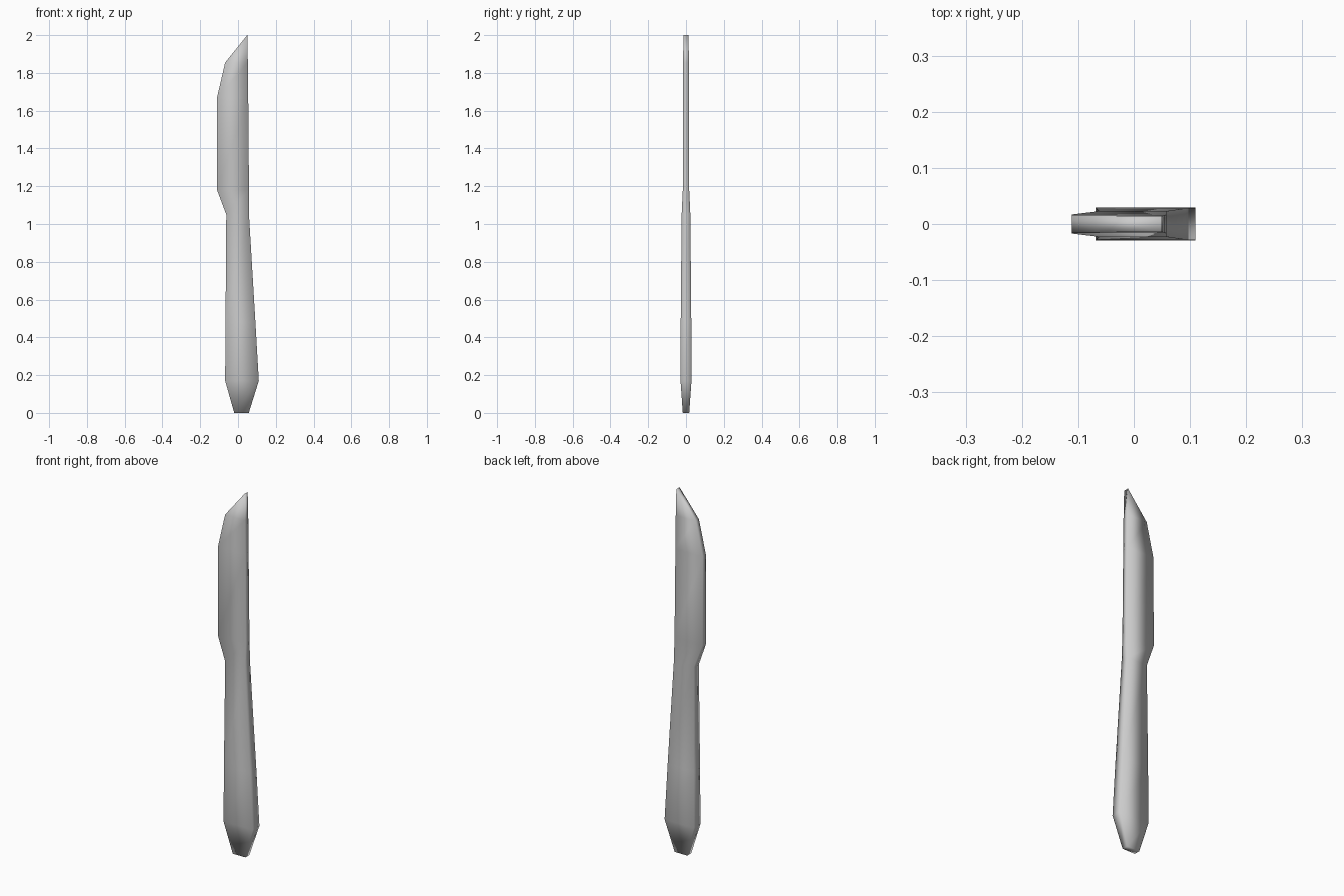
import bpy
import bmesh

cube = bpy.data.objects.get("Cube")
if cube:
    bpy.data.objects.remove(cube, do_unlink=True)

# Single steel colour
steel = bpy.data.materials.new("steel_grey")
steel.use_nodes = True
colour = (0.6, 0.6, 0.6, 1)
steel.diffuse_color = colour
steel.node_tree.nodes["Principled BSDF"].inputs["Base Color"].default_value = colour

# Rectangular sections from the butt to the tip: height, edge x, spine x, half thickness
sections = [
    (0.0, -0.02, 0.057, 0.017),
    (0.17, -0.068, 0.11, 0.029),
    (0.48, -0.066, 0.092, 0.028),
    (1.05, -0.062, 0.058, 0.023),
    (1.18, -0.111, 0.058, 0.017),
    (1.67, -0.111, 0.054, 0.015),
    (1.855, -0.068, 0.052, 0.015),
]

bm = bmesh.new()
rings = []
for z, edge, spine, half in sections:
    corners = [(edge, -half), (spine, -half), (spine, half), (edge, half)]
    rings.append([bm.verts.new((x, y, z)) for x, y in corners])

# Handle and blade walls
for low, high in zip(rings, rings[1:]):
    for i in range(4):
        j = (i + 1) % 4
        bm.faces.new((low[i], low[j], high[j], high[i]))
bm.faces.new(rings[0][::-1])

# Slanted point, ending in a short flat edge
a, b, c, d = rings[-1]
front = bm.verts.new((0.049, -0.014, 2))
back = bm.verts.new((0.049, 0.014, 2))
for face in ((a, b, front), (b, c, back, front), (c, d, back), (d, a, front, back)):
    bm.faces.new(face)

bmesh.ops.recalc_face_normals(bm, faces=bm.faces)
for face in bm.faces:
    face.smooth = True
mesh = bpy.data.meshes.new("knife")
bm.to_mesh(mesh)
bm.free()
mesh.materials.append(steel)
knife = bpy.data.objects.new("knife", mesh)
bpy.context.collection.objects.link(knife)
